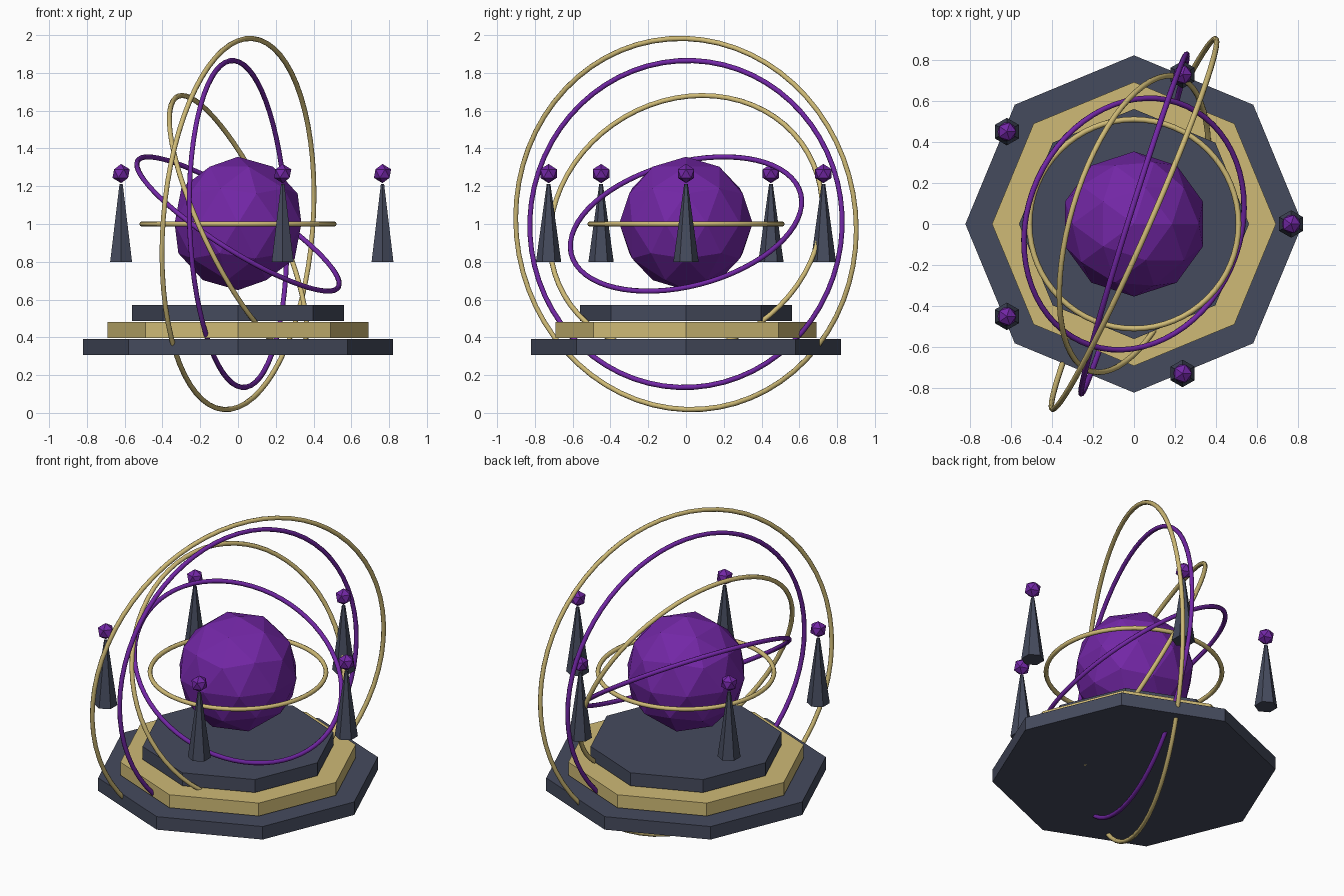
import bpy
from math import sin, cos, tau

if "Cube" in bpy.data.objects:
    bpy.data.objects.remove(bpy.data.objects["Cube"])


def material(name, rgb):
    m = bpy.data.materials.new(name)
    m.diffuse_color = (*rgb, 1)
    m.use_nodes = True
    m.node_tree.nodes["Principled BSDF"].inputs["Base Color"].default_value = m.diffuse_color
    return m


slate = material("slate", (0.06, 0.07, 0.11))
gold = material("gold", (0.62, 0.49, 0.18))
purple = material("purple", (0.17, 0.02, 0.38))


def finish(name, mat):
    ob = bpy.context.object
    ob.name = name
    ob.data.materials.append(mat)
    return ob


# Stepped octagonal plinth
for i, (radius, mat) in enumerate([(0.821, slate), (0.691, gold), (0.56, slate)]):
    bpy.ops.mesh.primitive_cylinder_add(vertices=8, radius=radius, depth=0.083,
                                        location=(0, 0, 0.349 + 0.09 * i))
    finish(f"plinth_tier_{i + 1}", mat)

# Faceted central orb
bpy.ops.mesh.primitive_ico_sphere_add(subdivisions=2, radius=0.353, location=(0, 0, 1.003))
finish("orb", purple)

# Nested rings, each turned further than the last
for i in range(5):
    bpy.ops.mesh.primitive_torus_add(major_radius=0.509 + 0.119 * i, minor_radius=0.0137,
                                     major_segments=64, minor_segments=8,
                                     location=(0, 0, 1.0),
                                     rotation=(0.35 * i, 0.5 * i, 0.25 * i))
    finish(f"ring_{i + 1}", purple if i % 2 else gold)
    bpy.ops.object.shade_smooth()

# Floating spires tipped with gems
for i in range(5):
    x, y = 0.765 * cos(tau * i / 5), 0.765 * sin(tau * i / 5)
    bpy.ops.mesh.primitive_cone_add(vertices=6, radius1=0.067, radius2=0.01, depth=0.413,
                                    location=(x, y, 1.0045))
    finish(f"spire_{i + 1}", slate)
    bpy.ops.mesh.primitive_ico_sphere_add(subdivisions=1, radius=0.051, location=(x, y, 1.267))
    finish(f"spire_gem_{i + 1}", purple)
